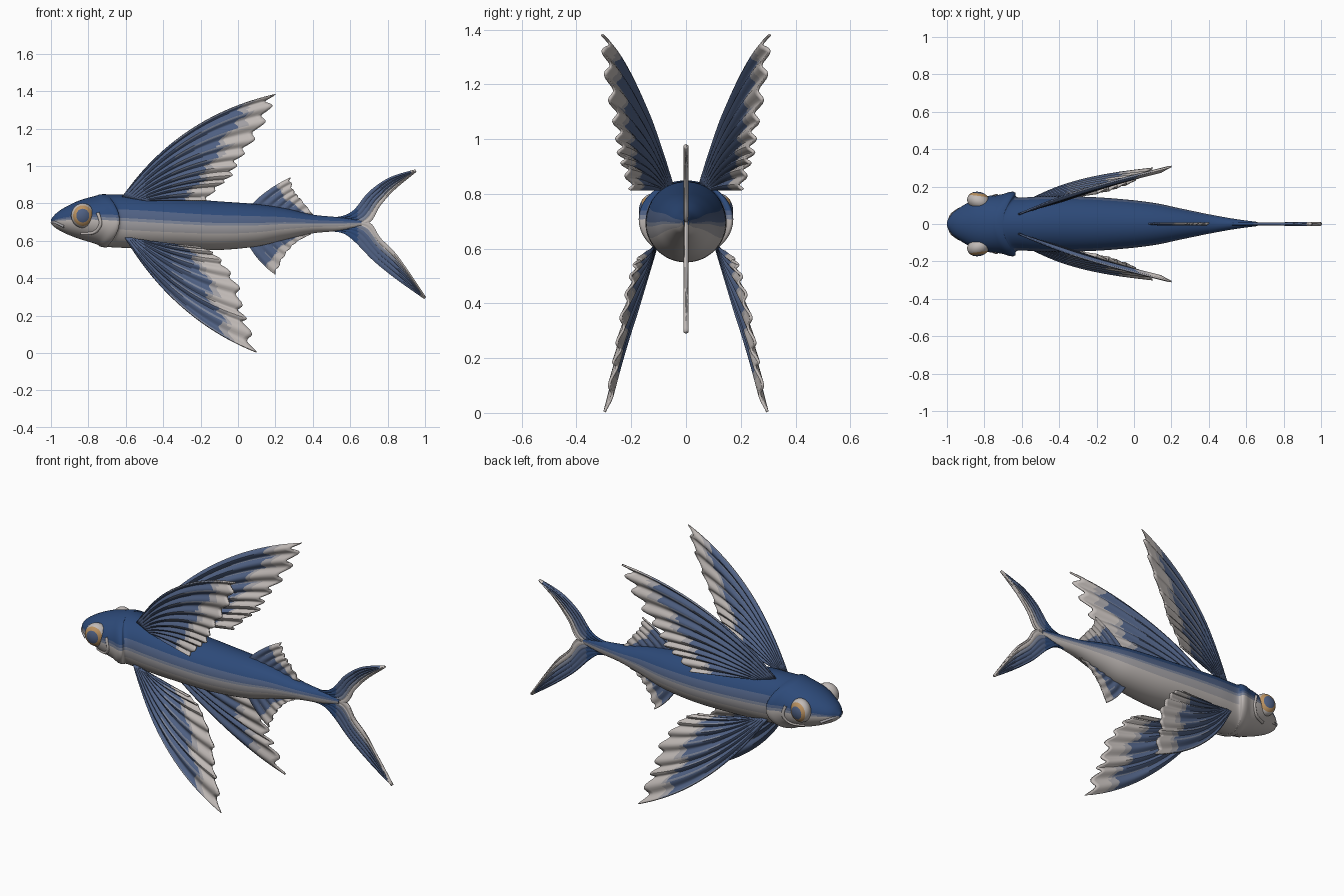
import bpy, bmesh, math
from mathutils import Vector

cube = bpy.data.objects.get("Cube")
if cube:
    bpy.data.objects.remove(cube, do_unlink=True)


def material(name, rgb):
    m = bpy.data.materials.new(name)
    m.use_nodes = True
    m.diffuse_color = (*rgb, 1)
    m.node_tree.nodes["Principled BSDF"].inputs["Base Color"].default_value = (*rgb, 1)
    return m


MATS = [
    material("deep blue", (.026, .068, .19)),
    material("slate blue", (.08, .12, .23)),
    material("blue grey", (.2, .23, .31)),
    material("silver", (.36, .35, .37)),
    material("pale belly", (.53, .49, .47)),
    material("amber", (.5, .29, .12)),
]
DEEP, SLATE, GREY, SILVER, PALE, AMBER = range(len(MATS))


def sample(pts, t):
    """Smooth curve through tuples, t from 0 to 1."""
    n = len(pts) - 1
    f = min(max(t, 0), 1) * n
    i = min(int(f), n - 1)
    f -= i
    a, b, c, d = (Vector(pts[min(max(k, 0), n)]) for k in range(i - 1, i + 3))
    return b + (c - a) * (f / 2) + (a * 2 - b * 5 + c * 4 - d) * (f * f / 2) \
        + (b * 3 - a - c * 3 + d) * (f ** 3 / 2)


def finish(name, bm, angle=40):
    mesh = bpy.data.meshes.new(name)
    bm.normal_update()
    bm.to_mesh(mesh)
    bm.free()
    for m in MATS:
        mesh.materials.append(m)
    mesh.shade_smooth()
    mesh.set_sharp_from_angle(angle=math.radians(angle))
    obj = bpy.data.objects.new(name, mesh)
    bpy.context.collection.objects.link(obj)
    return obj


def mirror(obj):
    mod = obj.modifiers.new("other side", "MIRROR")
    mod.use_axis = (False, True, False)


def sheet(name, place, colour, nu, nv, thickness):
    """Thin surface over u (across the rays) and v (root to rim)."""
    bm = bmesh.new()
    grid = [[bm.verts.new(place(i / nu, j / nv)) for j in range(nv + 1)] for i in range(nu + 1)]
    for i in range(nu):
        for j in range(nv):
            f = bm.faces.new((grid[i][j], grid[i + 1][j], grid[i + 1][j + 1], grid[i][j + 1]))
            f.material_index = colour((i + .5) / nu, (j + .5) / nv)
    obj = finish(name, bm)
    mod = obj.modifiers.new("thickness", "SOLIDIFY")
    mod.thickness = thickness
    mod.offset = 0
    return obj


def fan(name, front, back, rim, sag, rays, depth, limits, pleat=.008, thickness=.01):
    """Pleated fin with rays spreading from a short root to a scalloped rim."""
    front, back, sag = Vector(front), Vector(back), Vector(sag)

    def place(u, v):
        start, end = front.lerp(back, u), sample(rim, u)
        v *= 1 - .05 * math.sin(math.pi * u * rays) ** 2
        p = start.lerp(end, v) + sag * (4 * v * (1 - v) * (1 - u))
        fold = pleat * min(1, v * 3) * math.cos(2 * math.pi * u * rays)
        bulge = 0 if depth is flat else .025 * math.sin(math.pi * v) * (1 - u)
        return p.x, depth(p.x, p.y) + fold + bulge, p.y

    def colour(u, v):
        panel, s = divmod(u * rays, 1)
        limit = limits[0] + (limits[1] - limits[0]) * u + .04 * math.sin(panel * 2.4)
        if v > limit + .05:
            return PALE
        if v > limit:
            return SILVER
        if s < .13 and v > .4:
            return GREY
        return SLATE

    return sheet(name, place, colour, rays * 8, 30, thickness)


def flat(x, z):
    return 0


# Body: x, centre height, half height, half width
STATIONS = [
    (-1, .703, .012, .012), (-.97, .707, .042, .058), (-.92, .71, .072, .095),
    (-.85, .713, .102, .132), (-.78, .713, .122, .15), (-.71, .711, .135, .158),
    (-.66, .708, .141, .172), (-.635, .707, .142, .168), (-.62, .707, .141, .142),
    (-.5, .7, .143, .147), (-.3, .689, .137, .147), (-.1, .681, .13, .136),
    (.1, .683, .113, .114), (.25, .69, .084, .083), (.4, .69, .05, .052),
    (.54, .69, .036, .027), (.66, .695, .015, .011),
]
RINGS, SIDES = 112, 56
bm = bmesh.new()
rings = []
for i in range(RINGS + 1):
    x, zc, h, w = sample(STATIONS, i / RINGS)
    sweep = .07 * math.exp(-((x + .645) / .08) ** 2)
    ring = []
    for k in range(SIDES):
        a = 2 * math.pi * k / SIDES
        ring.append(bm.verts.new((x - sweep * math.sin(a) ** 2, w * math.cos(a), zc + h * math.sin(a))))
    rings.append(ring)
for i in range(RINGS):
    x = sample(STATIONS, (i + .5) / RINGS)[0]
    for k in range(SIDES):
        n = (k + 1) % SIDES
        f = bm.faces.new((rings[i][k], rings[i][n], rings[i + 1][n], rings[i + 1][k]))
        t = math.sin(2 * math.pi * (k + .5) / SIDES)
        if x < -.63:
            bands = (.27, .12, .02)
        else:
            bands = (.46, .16, -.3)
        f.material_index = sum(t < b for b in bands)
        f.material_index += f.material_index == SILVER
        if f.material_index == GREY and x > -.63 and t < -.05:
            f.material_index = SILVER
bm.faces.new(rings[0])
bm.faces.new(rings[-1][::-1])
bmesh.ops.recalc_face_normals(bm, faces=bm.faces)
finish("body", bm, 60)

# Eyes: domes with an amber ring and a slate pupil
bm = bmesh.new()
bmesh.ops.create_uvsphere(bm, u_segments=40, v_segments=32, radius=1)
for f in bm.faces:
    c = f.calc_center_median()
    r = math.hypot(c.x, c.y)
    f.material_index = PALE if r > .8 or c.z < 0 else AMBER if r > .55 else SLATE
for v in bm.verts:
    x, y, z = v.co
    v.co = (-.83 + .062 * x, .122 + .05 * z - .008 * x, .735 + .066 * y)
bmesh.ops.recalc_face_normals(bm, faces=bm.faces)
mirror(finish("eyes", bm))


# Tubes for the lip and the cheek folds
def tube(name, pts, radius, mat):
    curve = bpy.data.curves.new(name, "CURVE")
    curve.dimensions = "3D"
    curve.bevel_depth = radius
    spline = curve.splines.new("POLY")
    spline.points.add(12)
    for i, p in enumerate(spline.points):
        p.co = (*sample(pts, i / 12), 1)
    curve.materials.append(MATS[mat])
    obj = bpy.data.objects.new(name, curve)
    bpy.context.collection.objects.link(obj)


for side, label in ((1, "left"), (-1, "right")):
    tube(label + "_lip", [(-.995, 0, .7), (-.975, side * .05, .697), (-.93, side * .083, .675)], .007, SILVER)
    tube(label + "_cheek_fold", [(-.75, side * .147, .75), (-.735, side * .151, .69),
                                 (-.77, side * .126, .645), (-.84, side * .096, .64)], .009, PALE)

# Paired wing fins
upper_rim = [(.2, 1.383), (.17, 1.28), (.09, 1.14), (.01, 1.03), (-.03, .95), (-.1, .89), (-.17, .815)]
mirror(fan("upper_wing_fins", (-.62, .835), (-.5, .815), upper_rim, (-.05, .08), 9,
           lambda x, z: .05 + .33 * (x + .62) - .04 * (z - .85), (.85, .66)))
lower_rim = [(.1, .004), (.065, .14), (.03, .23), (.01, .35), (-.06, .46), (-.12, .53), (-.2, .565)]
mirror(fan("lower_wing_fins", (-.61, .625), (-.5, .6), lower_rim, (-.04, -.07), 8,
           lambda x, z: .105 + .147 * (x + .6) - .132 * (z - .62), (.82, .64)))

# Small middle fins
fan("dorsal_fin", (.06, .78), (.36, .735), [(.28, .937), (.3, .87), (.34, .82), (.4, .742)],
    (-.01, .01), 6, flat, (.72, .5), .004, .008)
fan("anal_fin", (.05, .59), (.36, .65), [(.2, .42), (.25, .52), (.31, .59), (.39, .636)],
    (-.01, -.01), 6, flat, (.72, .5), .004, .008)


# Forked tail, one sheet per lobe
def tail_lobe(name, lead, inner):
    def place(u, v):
        p = sample(lead, v).lerp(sample(inner, v), u)
        return p.x, .003 * math.cos(u * math.pi * 10) * v, p.y

    def colour(u, v):
        if place(u, v)[0] < .64:
            return DEEP
        if u > .72 or v > .94:
            return PALE
        return GREY if u > .55 else SLATE

    sheet(name, place, colour, 30, 40, .014)


tail_lobe("upper_tail_lobe",
          [(.45, .725), (.55, .73), (.62, .765), (.7, .86), (.81, .935), (.95, .975)],
          [(.45, .69), (.58, .69), (.7, .698), (.76, .79), (.84, .88), (.95, .975)])
tail_lobe("lower_tail_lobe",
          [(.45, .65), (.55, .645), (.62, .6), (.73, .49), (.87, .38), (1, .295)],
          [(.45, .69), (.58, .69), (.7, .698), (.76, .615), (.85, .52), (1, .295)])
